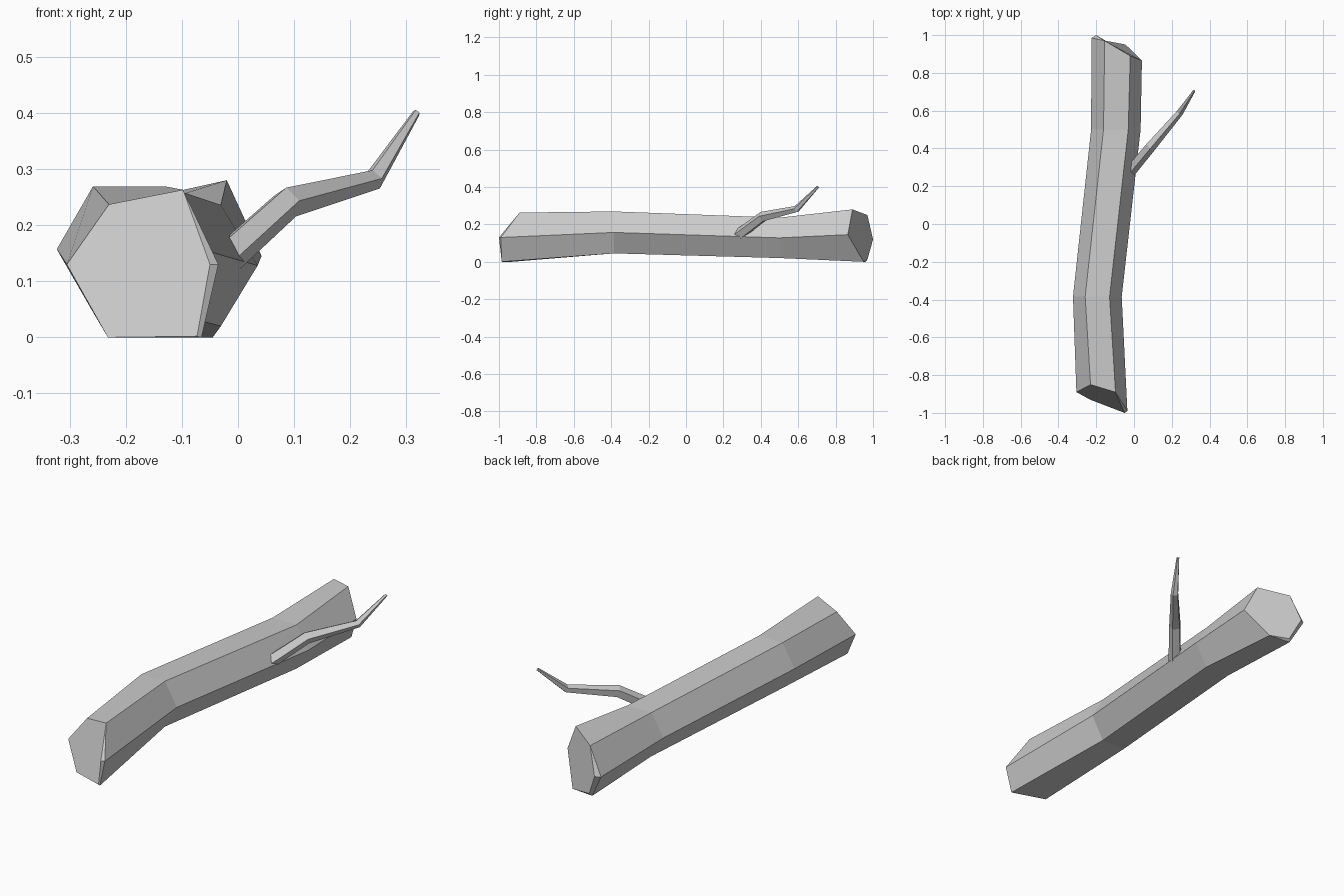
import bpy, bmesh, math
from mathutils import Vector

if "Cube" in bpy.data.objects:
    bpy.data.objects.remove(bpy.data.objects["Cube"])

grey = bpy.data.materials.new("plain_grey")
grey.use_nodes = True
colour = (0.6, 0.6, 0.6, 1)
grey.diffuse_color = colour
grey.node_tree.nodes["Principled BSDF"].inputs["Base Color"].default_value = colour


def loft(name, rings, caps):
    """Skin rings of points; caps are the cut faces inside the end rings."""
    bm = bmesh.new()
    loops = [[bm.verts.new(p) for p in r] for r in [caps[0], *rings, caps[1]]]
    n = len(loops[0])
    for a, b in zip(loops, loops[1:]):
        for i in range(n):
            j = (i + 1) % n
            bm.faces.new((a[i], a[j], b[j], b[i]))
    bm.faces.new(loops[0])
    bm.faces.new(loops[-1])
    bmesh.ops.remove_doubles(bm, verts=bm.verts, dist=0.0005)
    bmesh.ops.recalc_face_normals(bm, faces=bm.faces)
    mesh = bpy.data.meshes.new(name)
    bm.to_mesh(mesh)
    bm.free()
    mesh.materials.append(grey)
    obj = bpy.data.objects.new(name, mesh)
    bpy.context.collection.objects.link(obj)
    return obj


def hexagon(x, y, z, rx, rz):
    return [(x + rx * c, y, z + rz * s) for c, s in
            ((-1, 0), (-.5, 1), (.5, 1), (1, 0), (.5, -1), (-.5, -1))]


# Log: slanted hexagonal ends and two bends between
# Order: left, top left, top right, right, bottom right, bottom left
front = [(-.305, -.89, .13), (-.23, -.85, .237), (-.098, -.89, .263),
         (-.035, -.99, .13), (-.037, -.98, 0), (-.232, -.93, 0)]
back = [(-.225, .985, .12), (-.155, .97, .25), (-.02, .89, .28),
        (.042, .865, .145), (-.045, .95, 0), (-.16, .96, 0)]
front[4] = (-.065, -.985, 0)
front_cut, back_cut = list(front), list(back)
# Narrow chipped edge on one side of each end
front_cut[3], front_cut[4] = (-.05, -1, .13), (-.073, -.985, .002)
back_cut[0], back_cut[5] = (-.2, 1, .12), (-.15, .97, .012)
loft("log", [front, hexagon(-.194, -.385, .157, .129, .112),
             hexagon(-.096, .5, .128, .131, .108), back], (front_cut, back_cut))

# Twig: tapering five-sided limb following a bent path
path = [Vector(p) for p in ((-.045, .25, .12), (.088, .41, .24),
                            (.242, .59, .281), (.318, .705, .4))]
radii = (.032, .029, .019, .007)
rings = []
for k, (p, r) in enumerate(zip(path, radii)):
    before, after = path[max(k - 1, 0)], path[min(k + 1, 3)]
    along = ((p - before).normalized() + (after - p).normalized()).normalized()
    side = along.cross(Vector((0, 0, 1))).normalized()
    up = side.cross(along)
    angles = [math.tau * (i + .1) / 5 for i in range(5)]
    rings.append([p + r * (side * math.cos(a) + up * math.sin(a)) for a in angles])
loft("twig", rings, (rings[0], rings[-1]))
